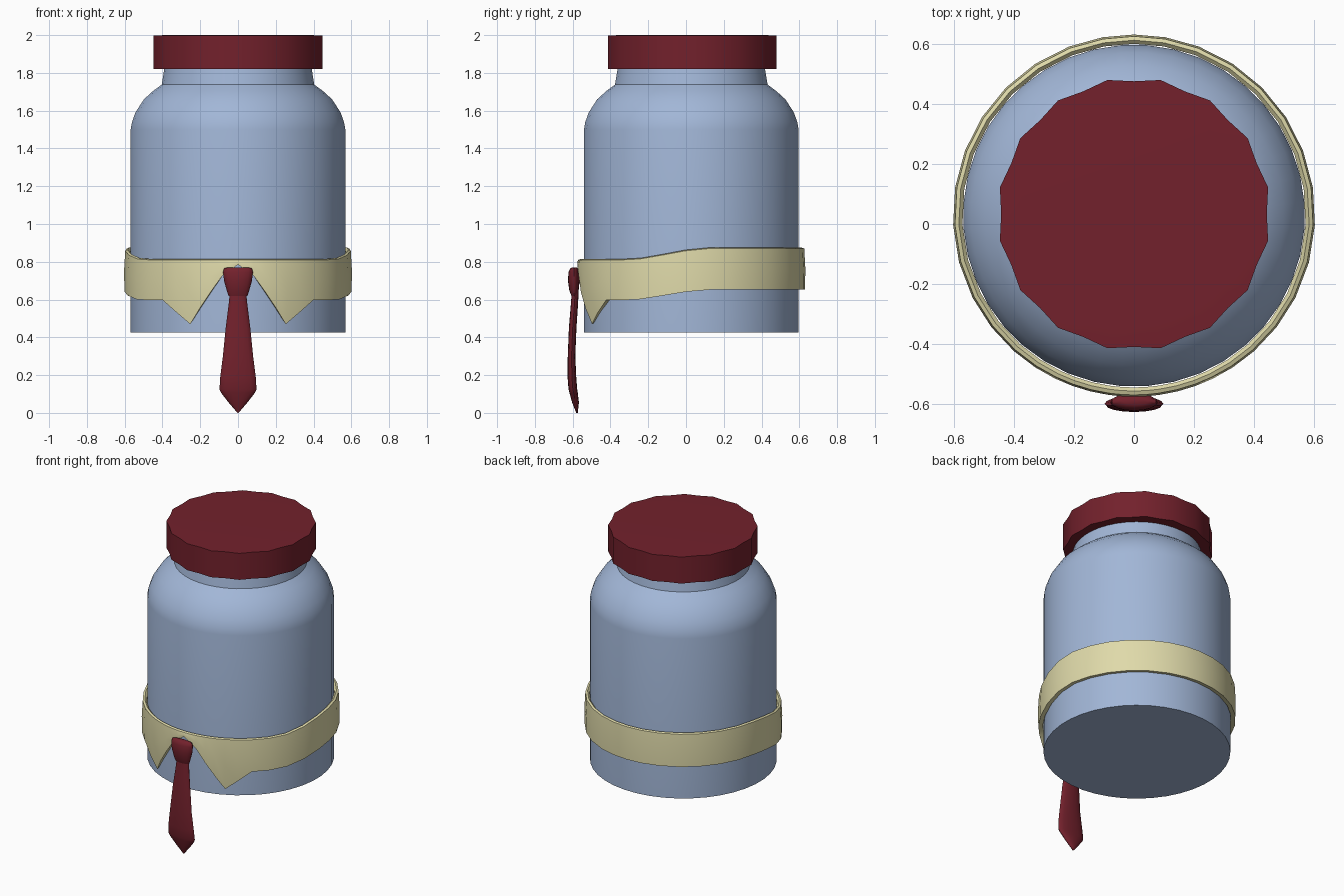
import bpy, bmesh
from math import sin, cos, pi, radians, degrees

if "Cube" in bpy.data.objects:
    bpy.data.objects.remove(bpy.data.objects["Cube"])

CY = 0.028  # jar axis in y


def material(name, col):
    m = bpy.data.materials.new(name)
    m.diffuse_color = (*col, 1)
    m.use_nodes = True
    m.node_tree.nodes["Principled BSDF"].inputs["Base Color"].default_value = m.diffuse_color
    return m


BLUE = material("glass_blue", (0.36, 0.47, 0.68))
RED = material("dark_red", (0.17, 0.015, 0.025))
CREAM = material("cream", (0.74, 0.70, 0.40))


def loft(name, rings, mat, angle, closed=False):
    """Skin a list of equal-length point loops; cap the ends or join them."""
    bm = bmesh.new()
    vs = [[bm.verts.new(p) for p in r] for r in rings]
    n = len(vs[0])
    pairs = list(zip(vs, vs[1:]))
    if closed:
        pairs.append((vs[-1], vs[0]))
    else:
        bm.faces.new(vs[0])
        bm.faces.new(vs[-1])
    for a, b in pairs:
        for i in range(n):
            j = (i + 1) % n
            bm.faces.new((a[i], a[j], b[j], b[i]))
    bmesh.ops.recalc_face_normals(bm, faces=bm.faces)
    me = bpy.data.meshes.new(name)
    bm.to_mesh(me)
    bm.free()
    ob = bpy.data.objects.new(name, me)
    bpy.context.collection.objects.link(ob)
    me.materials.append(mat)
    bpy.ops.object.select_all(action='DESELECT')
    ob.select_set(True)
    bpy.context.view_layer.objects.active = ob
    bpy.ops.object.shade_smooth_by_angle(angle=radians(angle))
    return ob


def circle(r, z, n=40, cy=CY, wave=0.0):
    """Horizontal loop; wave pulls every second point inwards."""
    pts = []
    for i in range(n):
        a = 2 * pi * (i + 0.5) / n if not wave else 2 * pi * i / n + pi / 16
        q = r - (wave if i % 2 else 0)
        pts.append((q * cos(a), cy + q * sin(a), z))
    return pts


# jar body with rounded shoulder and neck
profile = [(0.57, 0.425), (0.57, 1.5), (0.563, 1.54), (0.545, 1.59), (0.50, 1.66),
           (0.45, 1.705), (0.405, 1.738), (0.39, 1.83)]
loft("jar", [circle(r, z) for r, z in profile], BLUE, 35)

# scalloped lid
loft("lid", [circle(r, z, 32, 0.033, w) for r, z, w in
             [(0.40, 1.82, 0.001), (0.456, 1.82, 0.013), (0.456, 1.998, 0.013),
              (0.38, 2.0, 0.002)]], RED, 50)


# shirt collar: band following the jar, with two pointed flaps in front
def interp(x, table):
    for (x0, y0), (x1, y1) in zip(table, table[1:]):
        if x <= x1:
            return y0 + (y1 - y0) * (x - x0) / (x1 - x0)
    return table[-1][1]


def collar_section(deg):
    t = abs(deg)
    s = min(max((t - 55) / 45, 0), 1)
    s = s * s * (3 - 2 * s)
    top = 0.815 + 0.06 * s
    low = 0.597 + 0.055 * s
    if t < 41.5:
        low = interp(t, [(0, 0.785), (8, 0.725), (25.7, 0.47), (41.5, 0.597)])
    tuck = max(0, 0.597 - low) * 0.15      # flap tips lean towards the jar
    mid = (top + low) / 2
    a = radians(deg)
    sec = [(0.573, top - 0.012), (0.585, top), (0.598, top - 0.005), (0.604, mid),
           (0.602 - tuck, low), (0.574, low + 0.005)]
    return [(r * sin(a), CY - r * cos(a), z) for r, z in sec]


half = [4, 8, 14, 20, 25.7, 33, 41.5, 52, 63, 75, 87, 99, 111, 123, 135, 147, 159, 170]
angles = [-a for a in reversed(half)] + [0] + half + [180]
loft("collar", [collar_section(a) for a in angles], CREAM, 40, closed=True)


# tie: elliptical sections along z (half width, half depth, y centre, z)
def tie_part(name, sections):
    rings = [[(w * cos(2 * pi * i / 16), y + d * sin(2 * pi * i / 16), z)
              for i in range(16)] for w, d, y, z in sections]
    loft(name, rings, RED, 50)


tie_part("tie_knot", [(0.05, 0.015, -0.592, 0.62), (0.06, 0.025, -0.593, 0.65),
                      (0.074, 0.031, -0.594, 0.70), (0.079, 0.028, -0.594, 0.745),
                      (0.074, 0.020, -0.593, 0.765), (0.05, 0.010, -0.592, 0.771)])
tie_part("tie_blade", [(0.003, 0.004, -0.577, 0.0), (0.05, 0.018, -0.585, 0.055),
                       (0.09, 0.022, -0.595, 0.107), (0.098, 0.023, -0.599, 0.125),
                       (0.094, 0.023, -0.604, 0.19), (0.08, 0.020, -0.606, 0.30),
                       (0.065, 0.020, -0.600, 0.45), (0.05, 0.019, -0.591, 0.57),
                       (0.042, 0.018, -0.586, 0.65)])
